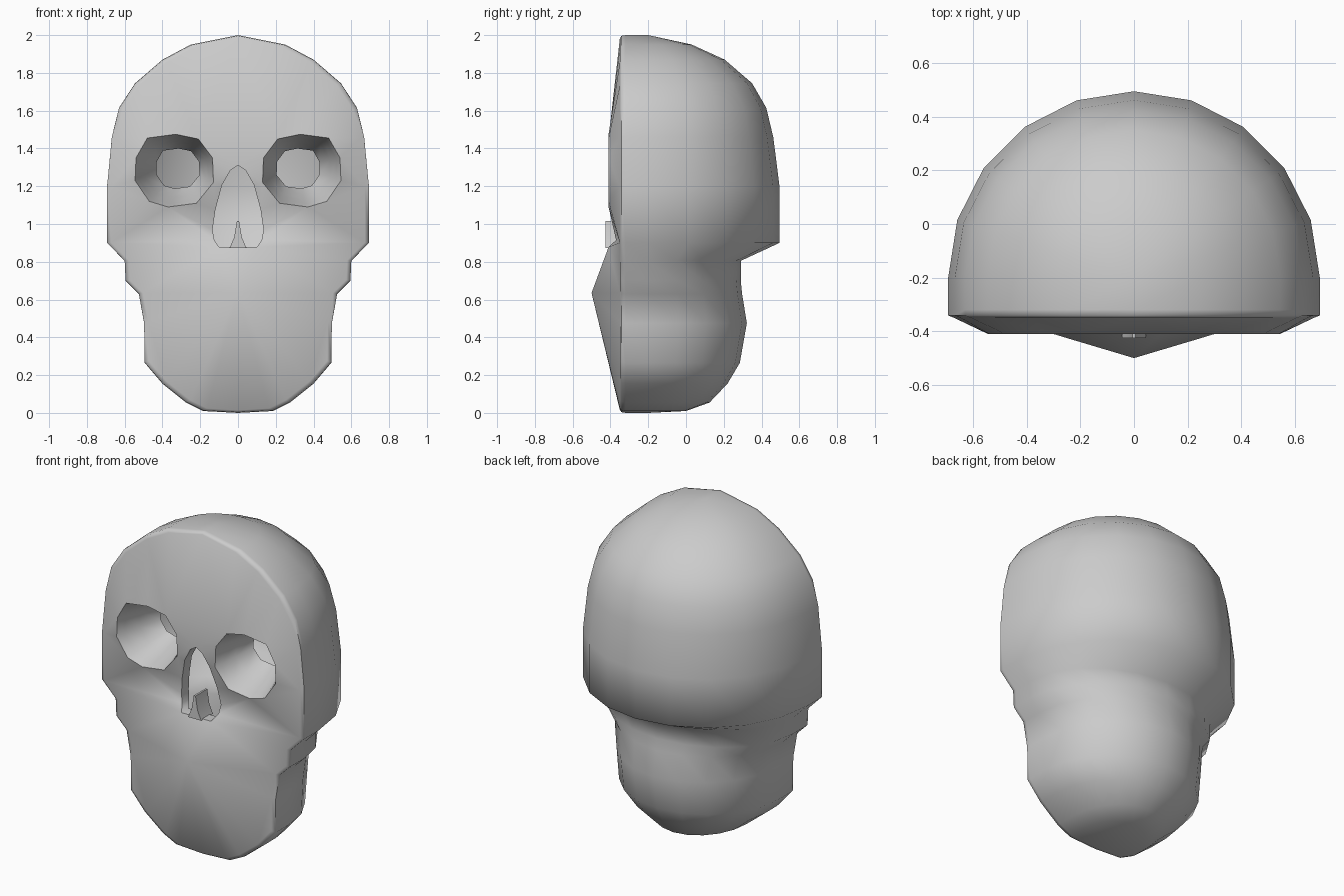
import bpy, bmesh, math
from mathutils import Vector
from mathutils.geometry import delaunay_2d_cdt

if "Cube" in bpy.data.objects:
    bpy.data.objects.remove(bpy.data.objects["Cube"])

# Head profile: height, half width, rearmost y
PROFILE = [(2.0, 0, -.2), (1.95, .25, .03), (1.87, .40, .205), (1.745, .545, .35),
           (1.615, .63, .425), (1.46, .668, .462), (1.2, .693, .495), (.9, .693, .495),
           (.805, .60, .29), (.70, .595, .29), (.63, .525, .297), (.475, .497, .322),
           (.265, .494, .285), (.155, .40, .22), (.055, .275, .125), (.01, .185, 0), (0, 0, -.2)]
# Right socket rim: x, z
EYE = [(.21, 1.45), (.33, 1.475), (.48, 1.455), (.54, 1.35), (.545, 1.23),
       (.47, 1.12), (.37, 1.09), (.22, 1.11), (.13, 1.22), (.135, 1.35)]
# Right half of the nose opening: x, y, z
NOSE = [(.04, -.41, 1.285), (.085, -.40, 1.205), (.12, -.375, 1.075),
        (.135, -.36, .97), (.125, -.37, .915), (.10, -.41, .878)]


def front_point(z, w, side):
    return Vector((side * max(w - .022, 0), -.35, 1 + (z - 1) * .986))


def strip(bm, a, b, closed):
    va, vb = ([bm.verts.new(p) for p in ring] for ring in (a, b))
    n = len(a)
    for i in range(n if closed else n - 1):
        j = (i + 1) % n
        bm.faces.new((va[i], va[j], vb[j], vb[i]))


def section(z, w, b):
    pts = [front_point(z, w, 1), Vector((w, -.341, 1 + (z - 1) * .996)), Vector((w, -.32, z))]
    for k in range(11):
        a = math.pi * k / 10
        pts.append(Vector((w * math.cos(a), -.2 + (b + .2) * math.sin(a), z)))
    pts += [Vector((-w, -.32, z)), Vector((-w, -.341, 1 + (z - 1) * .996)), front_point(z, w, -1)]
    return pts


bm = bmesh.new()

# Cranium and jaw shell
rows = [section(*r) for r in PROFILE]
for a, b in zip(rows, rows[1:]):
    strip(bm, a, b, False)

# Face sheet with openings for eyes and nose
outline = [front_point(z, w, 1) for z, w, b in PROFILE]
outline += [front_point(z, w, -1) for z, w, b in PROFILE[-2:0:-1]]
eyes = [[Vector((s * x, -.41, z)) for x, z in EYE] for s in (1, -1)]
nose = [Vector((0, -.41, 1.31))] + [Vector(p) for p in NOSE]
nose += [Vector((-x, y, z)) for x, y, z in reversed(NOSE)]
points, edges, owner = [], [], []
for k, loop in enumerate([outline, eyes[0], eyes[1], nose]):
    s, n = len(points), len(loop)
    edges += [(s + i, s + (i + 1) % n) for i in range(n)]
    points += loop
    owner += [k] * n
points.append(Vector((0, -.5, .635)))
owner.append(0)
# cheek crease from the outer edge to the base of the nose
for sx in (1, -1):
    cheek = min(range(len(outline)), key=lambda i: (outline[i] - front_point(.9, .693, sx)).length)
    corner = min((i for i in range(len(points)) if owner[i] == 3),
                 key=lambda i: (points[i] - Vector((sx * .1, -.41, .878))).length)
    edges.append((cheek, corner))
co, _, tris, orig, _, _ = delaunay_2d_cdt([Vector((p.x, p.z)) for p in points], edges, [], 1, 1e-5)
ids = [o[0] for o in orig]
verts = [bm.verts.new(points[i]) for i in ids]
for f in tris:
    kinds = {owner[ids[i]] for i in f}
    if len(kinds) > 1 or kinds == {0}:
        bm.faces.new([verts[i] for i in f])

# Tapering eye sockets, open at the back
for s, rim in zip((1, -1), eyes):
    def ring(k, y):
        t = (1 - k) / .45
        c, d = Vector((s * .34, 0, 1.285)), Vector((s * -.02 * t, y, .01 * t))
        return [c + d + Vector(((p.x - c.x) * k, 0, (p.z - c.z) * k)) for p in rim]
    rings = [rim, ring(.92, -.36), ring(.78, -.26), ring(.55, -.14)]
    for a, b in zip(rings, rings[1:]):
        strip(bm, a, b, True)

# Nose opening walls
strip(bm, nose, [Vector((p.x, p.y + .07, p.z)) for p in nose], True)

bmesh.ops.remove_doubles(bm, verts=bm.verts, dist=.0005)
bmesh.ops.recalc_face_normals(bm, faces=bm.faces)


def make(name, bm, angle):
    me = bpy.data.meshes.new(name)
    bm.to_mesh(me)
    bm.free()
    ob = bpy.data.objects.new(name, me)
    bpy.context.collection.objects.link(ob)
    bpy.ops.object.select_all(action='DESELECT')
    ob.select_set(True)
    bpy.context.view_layer.objects.active = ob
    bpy.ops.object.shade_smooth_by_angle(angle=math.radians(angle))


make("skull", bm, 65)

# Nasal septum: pointed plate between the nostrils
bm = bmesh.new()
shape = [(-.045, .872), (.045, .872), (.02, .93), (.006, 1.015), (-.006, 1.015), (-.02, .93)]
front = [bm.verts.new((x, -.425, z)) for x, z in shape]
back = [bm.verts.new((x, -.31, z)) for x, z in shape]
bm.faces.new(front)
bm.faces.new(back[::-1])
for i in range(6):
    j = (i + 1) % 6
    bm.faces.new((front[j], front[i], back[i], back[j]))
bmesh.ops.recalc_face_normals(bm, faces=bm.faces)
make("nasal_septum", bm, 30)
